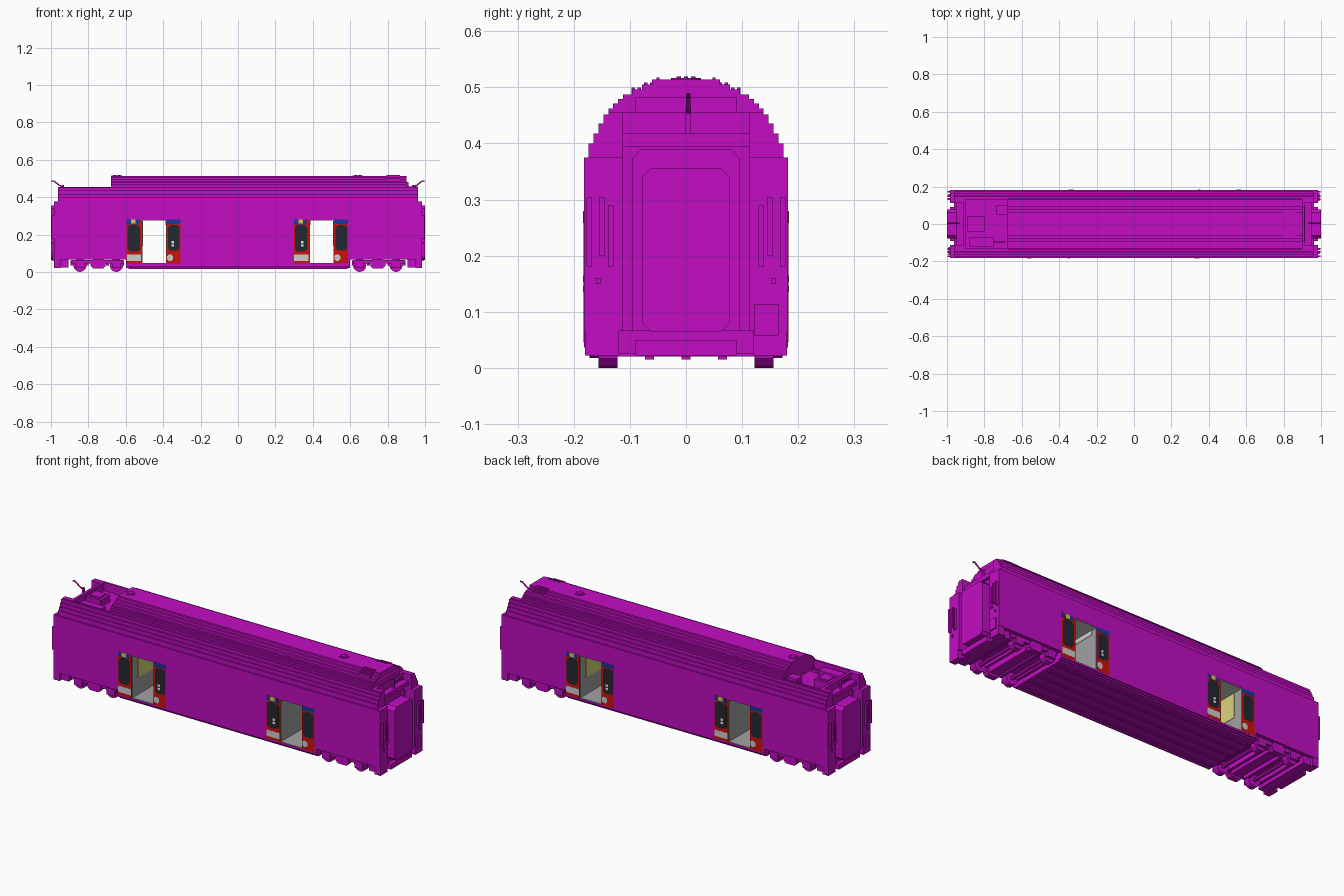
import bpy, bmesh, math
from mathutils import Matrix

cube = bpy.data.objects.get("Cube")
if cube:
    bpy.data.objects.remove(cube, do_unlink=True)


def material(name, r, g, b):
    m = bpy.data.materials.new(name)
    m.use_nodes = True
    m.diffuse_color = (r, g, b, 1)
    m.node_tree.nodes["Principled BSDF"].inputs["Base Color"].default_value = (r, g, b, 1)
    return m


MAGENTA = material("magenta", 0.54, 0.004, 0.54)
RED = material("red", 0.6, 0.006, 0.004)
DARK = material("dark glass", 0.018, 0.02, 0.03)
BLUE = material("blue", 0.01, 0.04, 0.35)
YELLOW = material("yellow", 0.75, 0.55, 0.06)
CREAM = material("pale yellow", 0.72, 0.66, 0.2)
GREY = material("grey", 0.36, 0.36, 0.36)
LIGHT = material("light grey", 0.62, 0.62, 0.6)
WHITE = material("white", 0.9, 0.9, 0.9)


def finish(name, bm, mat):
    bmesh.ops.recalc_face_normals(bm, faces=bm.faces)
    me = bpy.data.meshes.new(name)
    bm.to_mesh(me)
    bm.free()
    me.materials.append(mat)
    ob = bpy.data.objects.new(name, me)
    bpy.context.collection.objects.link(ob)
    return ob


def prism(name, pts, axis, a, b, mat):
    """Extrude a closed 2D outline along x (points y,z), y (x,z) or z (x,y)."""
    def place(p, t):
        return {"x": (t, p[0], p[1]), "y": (p[0], t, p[1]), "z": (p[0], p[1], t)}[axis]
    bm = bmesh.new()
    lo = [bm.verts.new(place(p, a)) for p in pts]
    hi = [bm.verts.new(place(p, b)) for p in pts]
    bm.faces.new(lo)
    bm.faces.new(hi)
    n = len(pts)
    for i in range(n):
        j = (i + 1) % n
        bm.faces.new((lo[i], lo[j], hi[j], hi[i]))
    return finish(name, bm, mat)


def chamfered(x0, x1, z0, z1, c):
    if c <= 0:
        return [(x0, z0), (x1, z0), (x1, z1), (x0, z1)]
    return [(x0 + c, z0), (x1 - c, z0), (x1, z0 + c), (x1, z1 - c),
            (x1 - c, z1), (x0 + c, z1), (x0, z1 - c), (x0, z0 + c)]


def box(name, x, y, z, mat=MAGENTA):
    x, y = sorted(x), sorted(y)
    return prism(name, chamfered(*x, *y, 0), "z", z[0], z[1], mat)


def cylinder(name, loc, r, depth, axis="z", mat=MAGENTA, sides=12):
    bm = bmesh.new()
    bmesh.ops.create_cone(bm, cap_ends=True, segments=sides, radius1=r, radius2=r, depth=depth)
    if axis == "y":
        bmesh.ops.rotate(bm, verts=bm.verts, matrix=Matrix.Rotation(math.pi / 2, 3, "X"))
    bmesh.ops.translate(bm, verts=bm.verts, vec=loc)
    return finish(name, bm, mat)


# Car body: stepped cross-section (half width, top of step)
steps = [(.165, .028), (.174, .036), (.182, .375), (.174, .40), (.165, .418), (.156, .436),
         (.147, .452), (.138, .462), (.130, .471), (.121, .479), (.112, .487),
         (.096, .496), (.078, .505), (.061, .514)]
half, z = [], .02
for w, top in steps:
    half += [(w, z), (w, top)]
    z = top
body = prism("car_body", half + [(-y, z) for y, z in reversed(half)], "x", -.985, .985, MAGENTA)

# Cutters: roof ends, equipment well, end recesses, bogie space and doorways
DOOR, OPEN = .4475, .066
cutters = [box("cut", (-1.1, -.68), (-.3, .3), (.455, .7)),
           box("cut", (.9, 1.1), (-.3, .3), (.456, .7)),
           box("cut", (-.9, -.68), (-.13, .13), (.41, .7))]
for s in (-1, 1):
    cutters += [box("cut", (s * .963, s * 1.2), (-.3, .3), (.376, .7)),
                box("cut", (s * .915, s * 1.2), (-.113, .113), (-.1, .8)),
                box("cut", (s * .6, s * 1.2), (-.3, .3), (-.1, .066)),
                box("cut", (s * DOOR - OPEN, s * DOOR + OPEN), (-.3, .3), (.045, .278))]
for c in cutters:
    mod = body.modifiers.new("cut", "BOOLEAN")
    mod.operation, mod.solver, mod.object = "DIFFERENCE", "EXACT", c
mesh = bpy.data.meshes.new_from_object(
    body.evaluated_get(bpy.context.evaluated_depsgraph_get()))
body.modifiers.clear()
body.data = mesh
for c in cutters:
    bpy.data.objects.remove(c, do_unlink=True)


# Door leaves: thin plates, repeated on the other side by a half turn
def plate(name, mat, x0, x1, z0, z1, layer, c=0):
    y0, y1 = .181, .1825 + .0006 * layer
    prism(name + "_front", chamfered(x0, x1, z0, z1, c), "y", -y1, -y0, mat)
    prism(name + "_back", chamfered(-x1, -x0, z0, z1, c), "y", y0, y1, mat)


for cx in (-DOOR, DOOR):
    # leaf with sign
    plate("door_leaf_a", RED, cx - .148, cx - .066, .045, .28, 0)
    plate("leaf_a_top", BLUE, cx - .148, cx - .08, .255, .28, 1)
    plate("leaf_a_sign", YELLOW, cx - .125, cx - .1, .258, .28, 2)
    plate("leaf_a_window", DARK, cx - .144, cx - .077, .11, .252, 1, .014)
    plate("leaf_a_patch", LIGHT, cx - .147, cx - .07, .06, .094, 1)
    # plain leaf
    plate("door_leaf_b", RED, cx + .066, cx + .141, .045, .28, 0)
    plate("leaf_b_top", BLUE, cx + .066, cx + .141, .256, .28, 1)
    plate("leaf_b_window", DARK, cx + .074, cx + .136, .115, .25, 1, .012)
    plate("leaf_b_patch", LIGHT, cx + .068, cx + .1, .06, .094, 1, .009)
    mx = cx + .092 if cx < 0 else cx - .11
    for k in range(2):
        plate("window_label", WHITE, mx, mx + .014, .135 + .018 * k, .147 + .018 * k, 2)

# Vestibules: lining of the open passages
for s in (-1, 1):
    cx = s * DOOR
    inner, outer = cx - s * OPEN, cx + s * OPEN
    box("vestibule_floor", (cx - OPEN, cx + OPEN), (-.18, .18), (.044, .048), GREY)
    box("vestibule_ceiling", (cx - OPEN, cx + OPEN), (-.18, .18), (.275, .279), LIGHT)
    box("inner_wall_lining", (inner - s * .001, inner + s * .003), (-.18, .18), (.046, .277), GREY)
    box("outer_wall_lining", (outer + s * .001, outer - s * .003), (-.18, .18), (.046, .277), GREY)
    box("outer_wall_panel", (outer, outer - s * .005), (-.13, .13), (.14, .272), CREAM)
    box("inner_wall_band", (inner, inner + s * .005), (-.15, .15), (.25, .277), LIGHT)

# Ends: gangway, frames, grab bars, beam and cable hook
for s in (-1, 1):
    prism("gangway_frame", chamfered(-.095, .095, .045, .39, .015), "x", s * .91, s * .94, MAGENTA)
    prism("gangway", chamfered(-.078, .078, .064, .356, .016), "x", s * .935, s, MAGENTA)
    box("end_beam", (s * .905, s * .962), (-.165, .165), (.025, .067))
    box("gangway_step", (s * .95, s * .985), (-.09, .09), (.022, .05))
    box("end_ledge", (s * .9, s * .95), (-.113, .113), (.395, .418))
    box("hook_mast", (s * .93, s * .94), (-.001, .009), (.41, .465))
    for side in (-1, 1):
        box("corner_post", (s * .95, s * .985), (side * .12, side * .18), (.022, .067))
        for y, z0, z1 in ((.129, .18, .29), (.145, .20, .305), (.168, .18, .305)):
            box("grab_bar", (s * .98, s * .998), (side * y, side * (y + .009)), (z0, z1))
        box("bracket", (s * .98, s * .992), (side * .152, side * .16), (.15, .16))
    box("end_locker", (s * .98, s * .993), (s * .122, s * .165), (.058, .114))
    curve = bpy.data.curves.new("cable_hook", "CURVE")
    curve.dimensions, curve.bevel_depth, curve.bevel_resolution = "3D", .004, 1
    path = [(.935, .455), (.955, .463), (.97, .475), (.985, .487), (.997, .485)]
    spline = curve.splines.new("POLY")
    spline.points.add(len(path) - 1)
    for p, (x, z) in zip(spline.points, path):
        p.co = (s * x, .004, z, 1)
    curve.materials.append(MAGENTA)
    bpy.context.collection.objects.link(bpy.data.objects.new("cable_hook", curve))

# Roof equipment
box("roof_box", (-.89, -.80), (-.04, .04), (.405, .448))
box("roof_box_lid", (-.875, -.815), (-.028, .028), (.445, .455))
box("roof_resistor", (-.88, -.75), (-.12, -.07), (.405, .44))
box("roof_pipe", (-.83, -.69), (-.10, -.09), (.405, .425))
box("roof_cabinet", (-.735, -.68), (.05, .10), (.405, .45))
box("roof_end_ledge", (.895, .912), (-.09, .09), (.45, .482))
for side in (-1, 1):
    box("roof_lamp", (.895, .906), (side * .025, side * .052), (.463, .479))
    for k in range(5):
        y = side * (.05 + .011 * k)
        top = .518 if abs(y) < .061 else .509 if abs(y) < .078 else .5
        box("roof_louvre", (.795, .865), (y - .003, y + .003), (top - .015, top))
for x in (-.648, .64):
    cylinder("roof_vent", (x, 0, .514), .027, .006, sides=16)
    for k in range(6):
        a = k * math.pi / 3
        cylinder("vent_stud", (x + .015 * math.cos(a), .015 * math.sin(a), .517), .004, .005, sides=6)

# Underframe ribs between the bogies
for y in (-.13, -.065, 0, .065, .13):
    box("underframe_rib", (-.585, .585), (y - .008, y + .008), (.015, .022))

# Bogies
for s in (-1, 1):
    for x in (.65, .845):
        cylinder("axle", (s * x, 0, .035), .01, .28, "y", sides=8)
        for side in (-1, 1):
            cylinder("wheel", (s * x, side * .139, .036), .036, .034, "y")
            box("axle_box", (s * x - .024, s * x + .024), (side * .15, side * .17), (.02, .058))
    for side in (-1, 1):
        y = (side * .152, side * .166)
        box("bogie_side_frame", (s * .615, s * .89), y, (.044, .064))
        prism("bogie_spring", chamfered(s * .7475 - .04, s * .7475 + .04, .018, .066, .014),
              "y", side * .14, side * .172, MAGENTA)
    box("bogie_bolster", (s * .72, s * .775), (-.15, .15), (.03, .066))
    for x in (.61, .69, .80, .88):
        box("bogie_cross_bar", (s * x, s * (x + .015)), (-.15, .15), (.035, .062))
